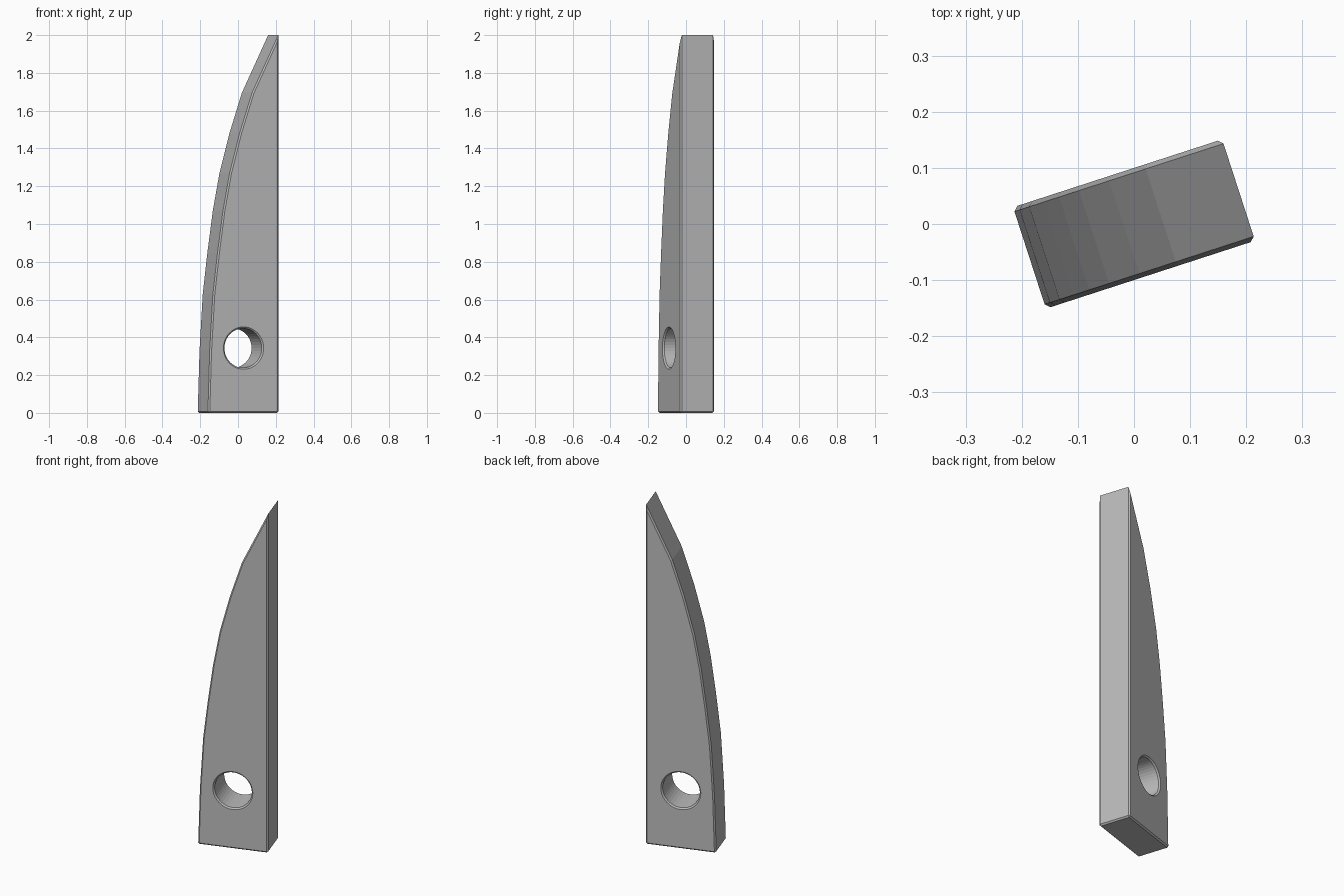
import bpy, bmesh, math
from mathutils import Matrix

cube = bpy.data.objects.get("Cube")
if cube:
    bpy.data.objects.remove(cube, do_unlink=True)

HALF = 0.095      # half thickness
CHAMFER = 0.008
HOLE_Z, HOLE_R = 0.343, 0.104

grey = bpy.data.materials.new("plain grey")
grey.use_nodes = True
colour = (0.5, 0.5, 0.5, 1)
grey.diffuse_color = colour
grey.node_tree.nodes["Principled BSDF"].inputs["Base Color"].default_value = colour


def add_object(name, bm):
    bmesh.ops.recalc_face_normals(bm, faces=bm.faces)
    mesh = bpy.data.meshes.new(name)
    bm.to_mesh(mesh)
    bm.free()
    mesh.materials.append(grey)
    obj = bpy.data.objects.new(name, mesh)
    bpy.context.collection.objects.link(obj)
    return obj


# Blade: curved outline (across, height) extruded through its thickness
outline = [(0.196, 0), (0.196, 2), (0.05, 1.695), (-0.018, 1.485), (-0.075, 1.27),
           (-0.112, 1.07), (-0.142, 0.85), (-0.168, 0.63), (-0.186, 0.33), (-0.196, 0)]
bm = bmesh.new()
face = bm.faces.new([bm.verts.new((x, -HALF, z)) for x, z in outline])
side = bmesh.ops.extrude_face_region(bm, geom=[face])["geom"]
bmesh.ops.translate(bm, vec=(0, 2 * HALF, 0),
                    verts=[g for g in side if isinstance(g, bmesh.types.BMVert)])

# Chamfer the borders of both broad faces and of the base
edges = [e for e in bm.edges
         if abs(e.verts[0].co.y - e.verts[1].co.y) < 0.001
         or max(v.co.z for v in e.verts) < 0.001]
bmesh.ops.bevel(bm, geom=edges, offset=CHAMFER, segments=1, affect='EDGES',
                profile=0.5, clamp_overlap=True)
blade = add_object("blade", bm)

# Hole cutter: a spun profile that flares at both faces
bm = bmesh.new()
flare = HOLE_R + 2 * CHAMFER
profile = [(0, -HALF - CHAMFER), (flare, -HALF - CHAMFER), (HOLE_R, -HALF + CHAMFER),
           (HOLE_R, HALF - CHAMFER), (flare, HALF + CHAMFER), (0, HALF + CHAMFER)]
points = [bm.verts.new((r, y, 0)) for r, y in profile]
lines = [bm.edges.new(pair) for pair in zip(points, points[1:])]
bmesh.ops.spin(bm, geom=points + lines, cent=(0, 0, 0), axis=(0, 1, 0),
               angle=math.tau, steps=40, use_duplicate=False)
bmesh.ops.remove_doubles(bm, verts=bm.verts, dist=0.0001)
bmesh.ops.translate(bm, verts=bm.verts, vec=(0, 0, HOLE_Z))
cutter = add_object("hole_cutter", bm)
cutter.hide_render = True

# Cut the hole, then turn the blade to its resting angle
cut = blade.modifiers.new("hole", 'BOOLEAN')
cut.operation = 'DIFFERENCE'
cut.solver = 'EXACT'
cut.object = cutter
bpy.context.view_layer.objects.active = blade
bpy.ops.object.modifier_apply(modifier=cut.name)
bpy.data.objects.remove(cutter, do_unlink=True)
blade.data.transform(Matrix.Rotation(math.radians(18), 4, 'Z'))
